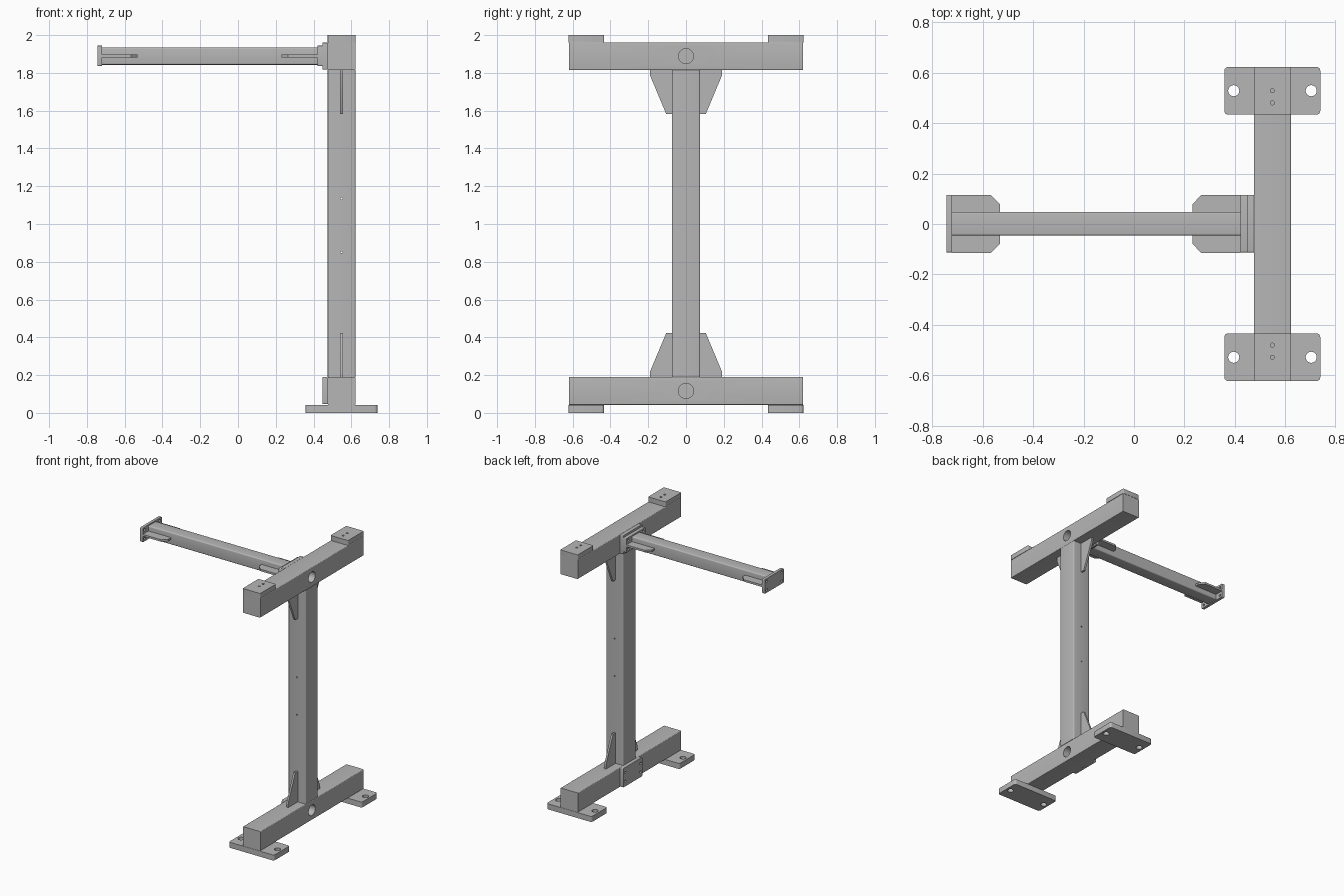
import bpy, bmesh
from math import cos, sin, pi, radians
from mathutils import Vector

cube = bpy.data.objects.get("Cube")
if cube:
    bpy.data.objects.remove(cube, do_unlink=True)

steel = bpy.data.materials.new("grey_steel")
steel.use_nodes = True
steel.diffuse_color = (0.47, 0.47, 0.47, 1)
steel.node_tree.nodes["Principled BSDF"].inputs["Base Color"].default_value = (0.47, 0.47, 0.47, 1)


def place(axis, u, v, w):
    """Put profile point (u, v) at distance w along the axis."""
    return Vector({"x": (w, u, v), "y": (u, w, v), "z": (u, v, w)}[axis])


def circle(u, v, r, n=24):
    return [(u + r * cos(2 * pi * i / n), v + r * sin(2 * pi * i / n)) for i in range(n)]


def rounded(u0, u1, v0, v1, r=0.008, n=4):
    """Rectangle outline with rounded corners."""
    points = []
    corners = [(u1 - r, v1 - r), (u0 + r, v1 - r), (u0 + r, v0 + r), (u1 - r, v0 + r)]
    for k, (u, v) in enumerate(corners):
        for i in range(n + 1):
            a = (k + i / n) * pi / 2
            points.append((u + r * cos(a), v + r * sin(a)))
    return points


def prism(name, axis, outline, w0, w1):
    """Extrude an outline along an axis."""
    bm = bmesh.new()
    ends = [[bm.verts.new(place(axis, u, v, w)) for u, v in outline] for w in (w0, w1)]
    bm.faces.new(ends[0])
    bm.faces.new(ends[1])
    for i in range(len(outline)):
        j = (i + 1) % len(outline)
        bm.faces.new((ends[0][i], ends[0][j], ends[1][j], ends[1][i]))
    bmesh.ops.recalc_face_normals(bm, faces=bm.faces)
    mesh = bpy.data.meshes.new(name)
    bm.to_mesh(mesh)
    bm.free()
    mesh.materials.append(steel)
    obj = bpy.data.objects.new(name, mesh)
    bpy.context.collection.objects.link(obj)
    return obj


def drill(obj, axis, holes, w0, w1):
    """Cut round holes (u, v, radius) between w0 and w1."""
    for u, v, r in holes:
        cutter = prism("hole_cutter", axis, circle(u, v, r), w0, w1)
        cutter.hide_render = True
        mod = obj.modifiers.new("hole", "BOOLEAN")
        mod.operation = "DIFFERENCE"
        mod.solver = "EXACT"
        mod.object = cutter
        bpy.context.view_layer.update()
        graph = bpy.context.evaluated_depsgraph_get()
        mesh = bpy.data.meshes.new_from_object(obj.evaluated_get(graph))
        obj.modifiers.clear()
        obj.data = mesh
        bpy.data.objects.remove(cutter, do_unlink=True)


X0, X1, XM = 0.475, 0.622, 0.548   # column depth range and centre
ARM_Z = 1.89

# Horizontal beams with a round bore in the outer face
for name, z0, z1 in (("bottom_beam", 0.042, 0.19), ("top_beam", 1.815, 1.962)):
    beam = prism(name, "y", rounded(X0, X1, z0, z1, 0.005), -0.62, 0.62)
    drill(beam, "x", [(0, (z0 + z1) / 2, 0.04)], X0 - 0.02, X1 + 0.05)

# Upright post with two small cross holes
post = prism("post", "z", rounded(X0, X1, -0.075, 0.075), 0.19, 1.815)
drill(post, "y", [(XM, 0.85, 0.005), (XM, 1.135, 0.005)], -0.2, 0.2)

for side, s in (("front", -1), ("back", 1)):
    y0, y1 = sorted((s * 0.433, s * 0.622))
    # Foot plates with anchor holes
    foot = prism(side + "_foot_plate", "z", rounded(0.358, 0.738, y0, y1, 0.015), 0, 0.042)
    drill(foot, "z", [(x, s * 0.528, 0.022) for x in (0.395, 0.702)], -0.1, 0.1)
    # Pads on the top beam
    pad = prism(side + "_top_pad", "z", rounded(X0, X1, y0, y1, 0.006), 1.962, 2.0)
    drill(pad, "z", [(XM, s * y, 0.008) for y in (0.48, 0.528)], 1.9, 2.1)

    # Gussets between post and beams
    for level, base, up in (("lower", 0.19, 1), ("upper", 1.815, -1)):
        shape = [(0.07, 0), (0.19, 0), (0.19, 0.03), (0.105, 0.232), (0.07, 0.232)]
        prism(f"{side}_{level}_gusset", "x",
              [(s * y, base + up * z) for y, z in shape], 0.54, 0.555)

    # Flat gussets at both ends of the arm
    for end, base, d in (("outer", -0.721, 1), ("inner", 0.421, -1)):
        shape = [(0, 0.04), (0, 0.114), (0.155, 0.114), (0.19, 0.078), (0.19, 0.04)]
        prism(f"{side}_{end}_arm_gusset", "z",
              [(base + d * x, s * y) for x, y in shape], 1.882, 1.897)

# Side arm
prism("arm", "x", rounded(-0.046, 0.048, 1.843, 1.935), -0.721, 0.421)

# Bolted flange plates
plates = [("arm_end_flange", -0.743, -0.721, 1.836, 1.944),
          ("arm_inner_flange", 0.421, 0.447, 1.836, 1.944),
          ("top_mount_plate", 0.447, X0, 1.817, 1.96),
          ("bottom_mount_plate", 0.447, X0, 0.046, 0.19)]
for name, x0, x1, z0, z1 in plates:
    plate = prism(name, "x", rounded(-0.113, 0.115, z0, z1, 0.006), x0, x1)
    if name != "top_mount_plate":
        mid = (z0 + z1) / 2
        drill(plate, "x", [(y, mid + dz, 0.009) for y in (-0.09, 0.09) for dz in (-0.033, 0.033)],
              x0 - 0.05, x1 + 0.05)

# Smooth the rounded edges and keep the corners sharp
bpy.ops.object.select_all(action="DESELECT")
for obj in bpy.context.collection.objects:
    if obj.type == "MESH" and steel.name in obj.data.materials:
        obj.select_set(True)
        bpy.context.view_layer.objects.active = obj
bpy.ops.object.shade_smooth_by_angle(angle=radians(30))
